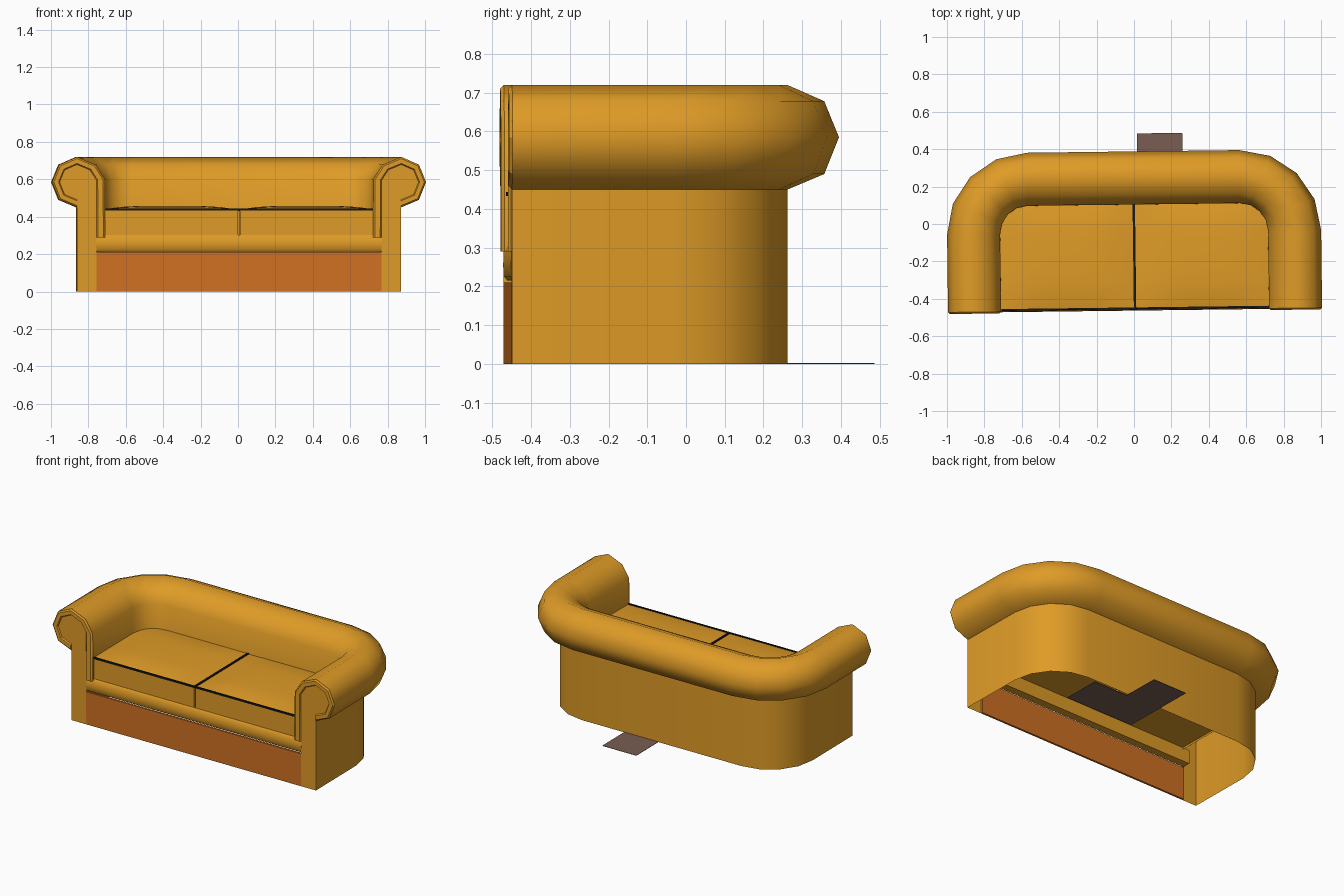
import bpy, bmesh, math

if "Cube" in bpy.data.objects:
    bpy.data.objects.remove(bpy.data.objects["Cube"])

TILT = 0.0125          # the whole sofa is turned very slightly
FRONT = -0.46


def material(name, rgb):
    m = bpy.data.materials.new(name)
    m.diffuse_color = (*rgb, 1)
    m.use_nodes = True
    m.node_tree.nodes["Principled BSDF"].inputs["Base Color"].default_value = m.diffuse_color
    return m


GOLD = material("golden_leather", (0.74, 0.33, 0.02))
RUST = material("rust_base", (0.63, 0.165, 0.016))
BLACK = material("black_piping", (0.008, 0.008, 0.008))
BROWN = material("dull_brown", (0.19, 0.11, 0.085))


def finish(bm, name, mat, angle=None):
    bmesh.ops.recalc_face_normals(bm, faces=bm.faces)
    me = bpy.data.meshes.new(name)
    bm.to_mesh(me)
    bm.free()
    me.materials.append(mat)
    ob = bpy.data.objects.new(name, me)
    bpy.context.collection.objects.link(ob)
    ob.rotation_euler.z = TILT
    if angle:
        bpy.ops.object.select_all(action='DESELECT')
        ob.select_set(True)
        bpy.context.view_layer.objects.active = ob
        bpy.ops.object.shade_smooth_by_angle(angle=math.radians(angle))
    return ob


def strip(bm, rings, closed=False):
    """Skin consecutive rings of points with quads."""
    rows = [[bm.verts.new(p) for p in r] for r in rings]
    n = len(rows[0])
    for a, b in zip(rows, rows[1:]):
        for i in range(n if closed else n - 1):
            j = (i + 1) % n
            bm.faces.new((a[i], a[j], b[j], b[i]))
    return rows


def box(name, x, y, z, mat, cuts=0, crown=0.0):
    bm = bmesh.new()
    bmesh.ops.create_cube(bm, size=2)
    if cuts:
        bmesh.ops.subdivide_edges(bm, edges=bm.edges[:], cuts=cuts, use_grid_fill=True)
    for v in bm.verts:
        a, b, c = v.co
        v.co = [(r[0] + r[1]) / 2 + t * (r[1] - r[0]) / 2
                for r, t in zip((x, y, z), (a, b, c))]
        if c > 0.99:
            v.co.z += crown * (1 - a ** 4) * (1 - b ** 4)
    return finish(bm, name, mat, 40 if cuts else None)


# Cross-section of arms and back: (outward offset from the outer wall, height)
ROLL = [(0, 0.45), (0.095, 0.49), (0.133, 0.585), (0.095, 0.678), (0, 0.72),
        (-0.1, 0.678), (-0.15, 0.60)]
SECTION = [(0, 0)] + ROLL + [(-0.152, 0.29)]

# U-shaped path: (wall point x, y, outward normal x, y)
WALL_X, R, CX, CY = 0.867, 0.30, 0.567, -0.045
half = [(WALL_X, FRONT, 1, 0)]
for k in range(5):
    t = math.radians(22.5 * k)
    half.append((CX + R * math.cos(t), CY + R * math.sin(t), math.cos(t), math.sin(t)))
path = half + [(-x, y, -nx, ny) for x, y, nx, ny in reversed(half)]

bm = bmesh.new()
strip(bm, [[(x + u * nx, y + u * ny, z) for u, z in SECTION] for x, y, nx, ny in path])
finish(bm, "arms_and_back", GOLD, 55)

# Flat arm fronts and the raised scroll band around each
for s, side in ((-1, "left"), (1, "right")):
    bm = bmesh.new()
    outline = SECTION + [(-0.105, 0.29), (-0.105, 0)]
    bm.faces.new([bm.verts.new((s * (WALL_X + u), FRONT - 0.001, z)) for u, z in outline])
    f = bm.faces[:][0]
    if f.normal.y > 0 or s:
        f.normal_update()
        if f.normal.y > 0:
            f.normal_flip()
    panel = bm
    me = bpy.data.meshes.new(side + "_arm_front")
    panel.to_mesh(me)
    panel.free()
    me.materials.append(GOLD)
    ob = bpy.data.objects.new(side + "_arm_front", me)
    bpy.context.collection.objects.link(ob)
    ob.rotation_euler.z = TILT

    bm = bmesh.new()
    band = []
    for u, z in ROLL + [(-0.152, 0.29)]:
        ring = []
        for k, y in ((1, FRONT), (0.93, FRONT - 0.009), (0.74, FRONT - 0.009), (0.69, FRONT)):
            zz = z if z < 0.4 else 0.585 + k * (z - 0.585)
            ring.append((s * (WALL_X + k * u), y, zz))
        band.append(ring)
    rows = strip(bm, band, closed=True)
    bm.faces.new(rows[0])
    bm.faces.new(rows[-1])
    finish(bm, side + "_arm_scroll", GOLD, 30)

# Base panel and the softly rounded rail above it
box("base_panel", (-0.764, 0.764), (FRONT - 0.001, FRONT + 0.012), (0, 0.21), RUST)
bm = bmesh.new()
prof = [(-0.40, 0.215), (-0.452, 0.215), (-0.46, 0.225), (-0.463, 0.255),
        (-0.46, 0.29), (-0.45, 0.303), (-0.40, 0.303)]
rows = strip(bm, [[(x, y, z) for y, z in prof] for x in (-0.764, 0.764)], closed=True)
for r in rows:
    bm.faces.new(r)
finish(bm, "front_rail", GOLD, 50)

# Two seat cushions with black piping along the front and between them
for name, x in (("left_cushion", (-0.73, -0.006)), ("right_cushion", (0.006, 0.73))):
    box(name, x, (-0.45, 0.115), (0.303, 0.438), GOLD, cuts=7, crown=0.02)
box("front_piping", (-0.715, 0.715), (-0.456, -0.446), (0.433, 0.444), BLACK)
box("middle_piping", (-0.0065, 0.0065), (-0.45, 0.11), (0.431, 0.444), BLACK)

# L-shaped floor plate poking out behind
bm = bmesh.new()
q = 0.242
shape = [(0, 0), (2 * q, 0), (2 * q, q), (q, q), (q, 2 * q), (0, 2 * q)]
face = bm.faces.new([bm.verts.new((x + 0.022, y, 0)) for x, y in shape])
ext = bmesh.ops.extrude_face_region(bm, geom=[face])
for v in ext["geom"]:
    if isinstance(v, bmesh.types.BMVert):
        v.co.z = 0.002
finish(bm, "floor_plate", BROWN)
